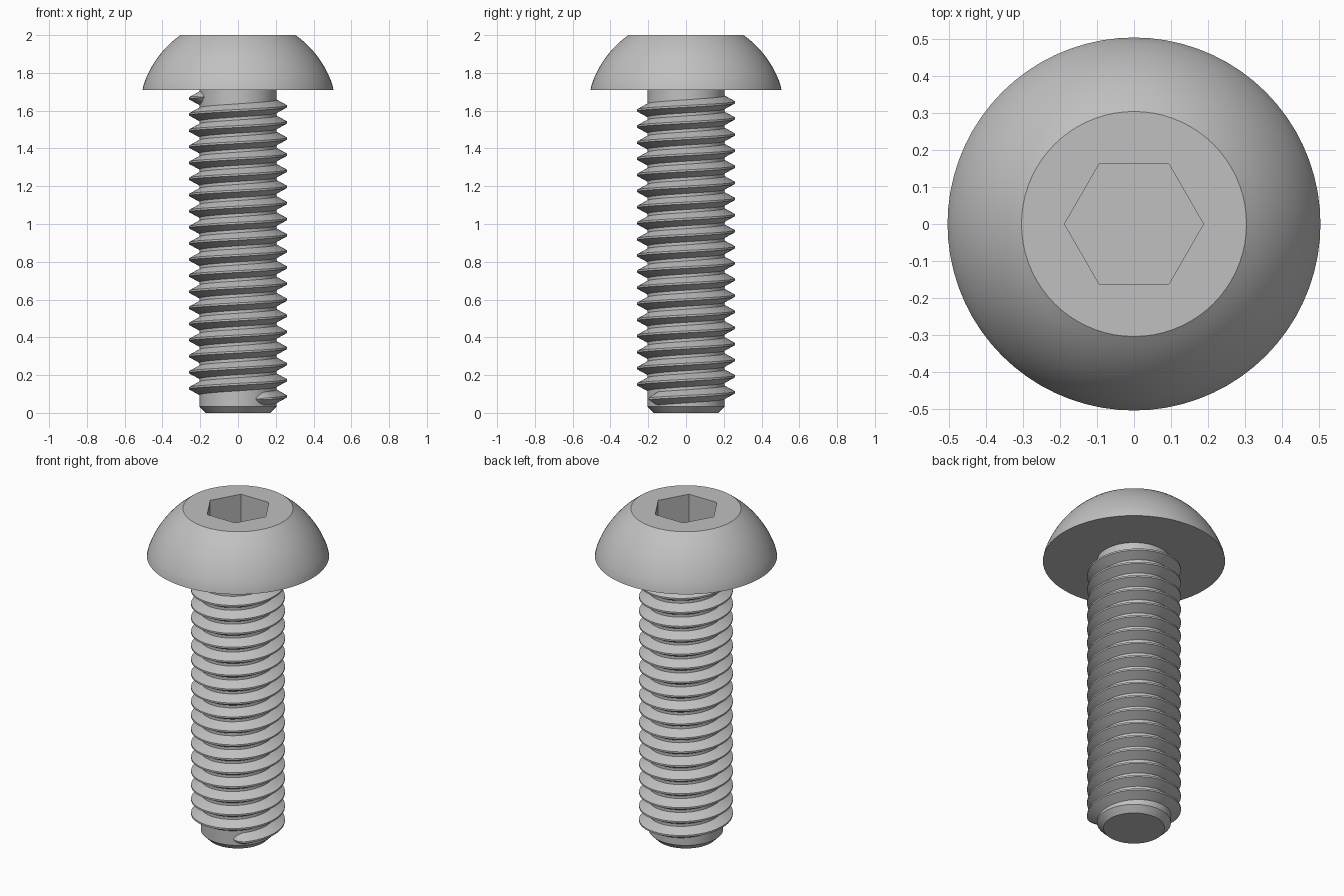
import bpy
import bmesh
from math import cos, sin, pi, tau, radians, sqrt, asin, atan2

cube = bpy.data.objects.get("Cube")
if cube:
    bpy.data.objects.remove(cube)

SEGMENTS = 72
HEAD_BASE, TOP = 1.71, 2.0
CORE_R, CREST_R = 0.205, 0.26
PITCH = 0.0853

steel = bpy.data.materials.new("light grey steel")
steel.use_nodes = True
GREY = (0.53, 0.53, 0.53, 1)
steel.diffuse_color = GREY
steel.node_tree.nodes["Principled BSDF"].inputs["Base Color"].default_value = GREY


def skin(name, rings):
    """Join equal closed rings of points into a capped solid."""
    bm = bmesh.new()
    loops = [[bm.verts.new(p) for p in ring] for ring in rings]
    n = len(loops[0])
    for a, b in zip(loops, loops[1:]):
        for i in range(n):
            j = (i + 1) % n
            bm.faces.new((a[i], a[j], b[j], b[i]))
    bm.faces.new(loops[0])
    bm.faces.new(loops[-1])
    bmesh.ops.recalc_face_normals(bm, faces=bm.faces)
    mesh = bpy.data.meshes.new(name)
    bm.to_mesh(mesh)
    bm.free()
    mesh.materials.append(steel)
    obj = bpy.data.objects.new(name, mesh)
    bpy.context.collection.objects.link(obj)
    bpy.ops.object.select_all(action='DESELECT')
    obj.select_set(True)
    bpy.context.view_layer.objects.active = obj
    bpy.ops.object.shade_smooth_by_angle(angle=radians(16))
    return obj


def circle(r, z):
    angles = [tau * i / SEGMENTS for i in range(SEGMENTS)]
    return [(r * cos(a), r * sin(a), z) for a in angles]


def hexagon(apothem, z):
    # Corners lie on the x axis, flats face front and back
    ring = []
    for i in range(SEGMENTS):
        a = tau * i / SEGMENTS
        r = apothem / cos(a % (pi / 3) - pi / 6)
        ring.append((r * cos(a), r * sin(a), z))
    return ring


# Domed head with a flat top and a hexagonal socket
DOME_R, DOME_Z = 0.527, 1.57
low = asin((1.738 - DOME_Z) / DOME_R)
high = asin((TOP - DOME_Z) / DOME_R)
STEPS = 12
rings = [circle(0.505, HEAD_BASE)]
for i in range(STEPS + 1):
    t = low + (high - low) * i / STEPS
    rings.append(circle(DOME_R * cos(t), DOME_Z + DOME_R * sin(t)))
rings += [hexagon(0.163, TOP), hexagon(0.163, TOP - 0.19)]
skin("button_head", rings)

# Plain core with a chamfered tip
skin("shank_core", [circle(0.17, 0), circle(CORE_R, 0.035), circle(CORE_R, HEAD_BASE + 0.01)])

# Right-handed helical thread, short taper at both ends
START, END = radians(-62), 18 * tau + radians(208)
TAPER = radians(14)
count = int((END - START) / tau * SEGMENTS)
sections = []
for i in range(count + 1):
    a = START + (END - START) * i / count
    f = sqrt(min(1, max(0.02, min(a - START, END - a) / TAPER)))
    z = 0.0875 + PITCH * a / tau
    crest = CORE_R + (CREST_R - CORE_R) * f
    profile = [(CORE_R - 0.004, -0.037 * f), (crest, -0.005 * f),
               (crest, 0.005 * f), (CORE_R - 0.004, 0.037 * f)]
    sections.append([(r * cos(a), r * sin(a), z + dz) for r, dz in profile])
skin("screw_thread", sections)
